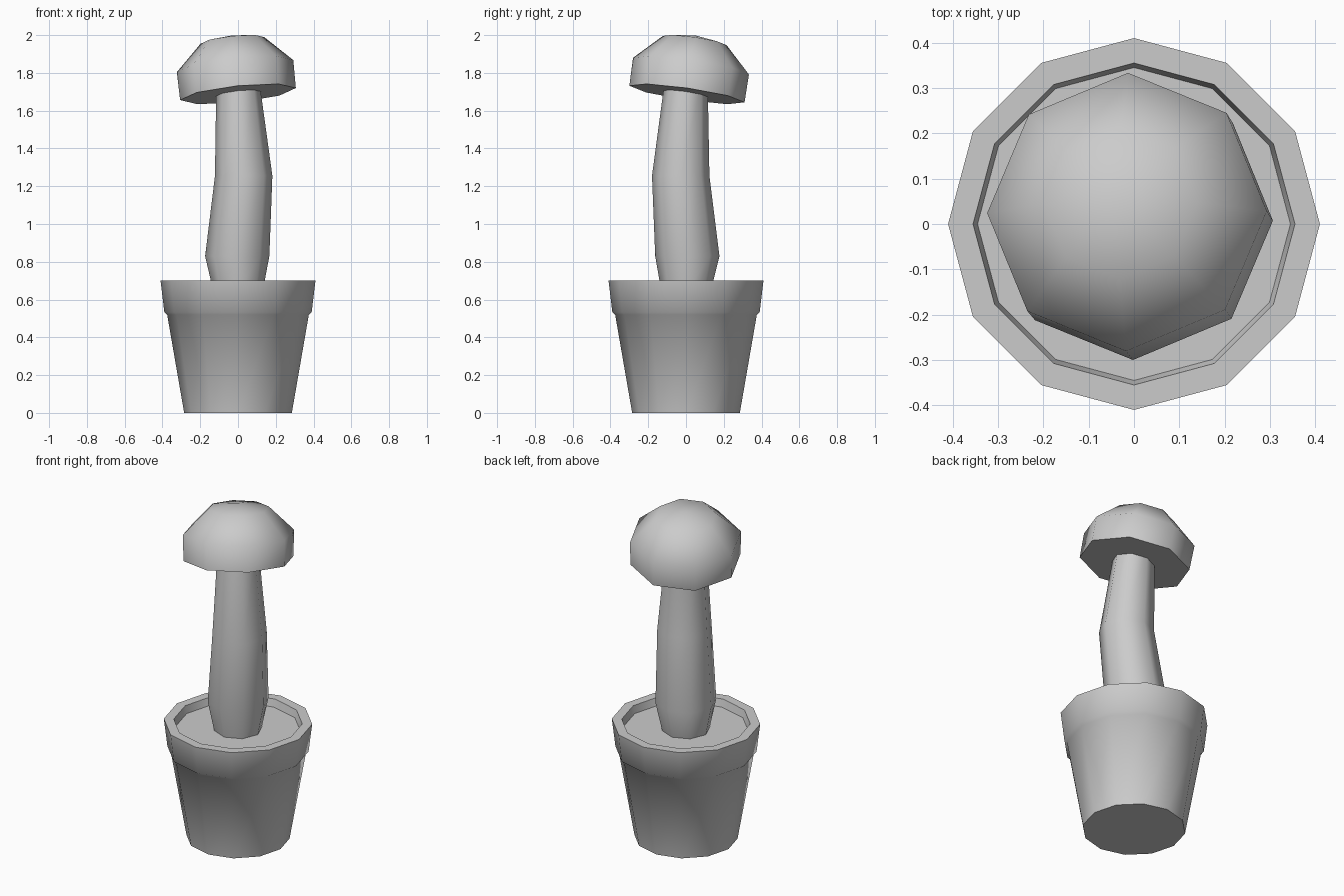
import bpy, bmesh, math
from mathutils import Matrix, Vector

if "Cube" in bpy.data.objects:
    bpy.data.objects.remove(bpy.data.objects["Cube"])


def loft(name, sides, rings, tip=None, axis=(0, 0, 1)):
    """Skin a stack of (centre, radius) rings that all face along axis."""
    bm = bmesh.new()
    turn = Vector((0, 0, 1)).rotation_difference(Vector(axis))
    loops = []
    for centre, r in rings:
        loop = []
        for i in range(sides):
            a = 2 * math.pi * i / sides
            p = Vector((r * math.cos(a), r * math.sin(a), 0))
            loop.append(bm.verts.new(Vector(centre) + turn @ p))
        loops.append(loop)
    for lo, hi in zip(loops, loops[1:]):
        for i in range(sides):
            j = (i + 1) % sides
            bm.faces.new((lo[i], lo[j], hi[j], hi[i]))
    bm.faces.new(loops[0][::-1])
    if tip is None:
        bm.faces.new(loops[-1])
    else:
        t = bm.verts.new(tip)
        for i in range(sides):
            bm.faces.new((loops[-1][i], loops[-1][(i + 1) % sides], t))
    bmesh.ops.recalc_face_normals(bm, faces=bm.faces)
    mesh = bpy.data.meshes.new(name)
    bm.to_mesh(mesh)
    bm.free()
    ob = bpy.data.objects.new(name, mesh)
    bpy.context.collection.objects.link(ob)
    bpy.ops.object.select_all(action='DESELECT')
    ob.select_set(True)
    bpy.context.view_layer.objects.active = ob
    bpy.ops.object.shade_smooth_by_angle(angle=math.radians(60))
    return ob


# Twelve-sided pot: tapered body, lipped rim, recessed soil as the last cap
pot = [(0.285, 0), (0.375, 0.52), (0.39, 0.533), (0.41, 0.70),
       (0.355, 0.70), (0.345, 0.655)]
loft("pot", 12, [((0, 0, z), r) for r, z in pot])

# Crooked stem, base buried in the soil and top buried in the cap
loft("stem", 8, [((0, 0, 0.64), 0.13), ((-0.004, 0.007, 0.83), 0.17),
                 ((0.03, -0.028, 1.255), 0.152), ((0, 0, 1.74), 0.115)])

# Tilted mushroom cap with a flat underside and a low domed top
axis = Vector((-0.105, 0.145, 1)).normalized()
base = Vector((0, 0.005, 1.688))
cap = [(0.308, 0), (0.31, 0.15), (0.17, 0.288)]
loft("cap", 8, [(base + axis * h, r) for r, h in cap],
     tip=base + axis * 0.315, axis=axis)
